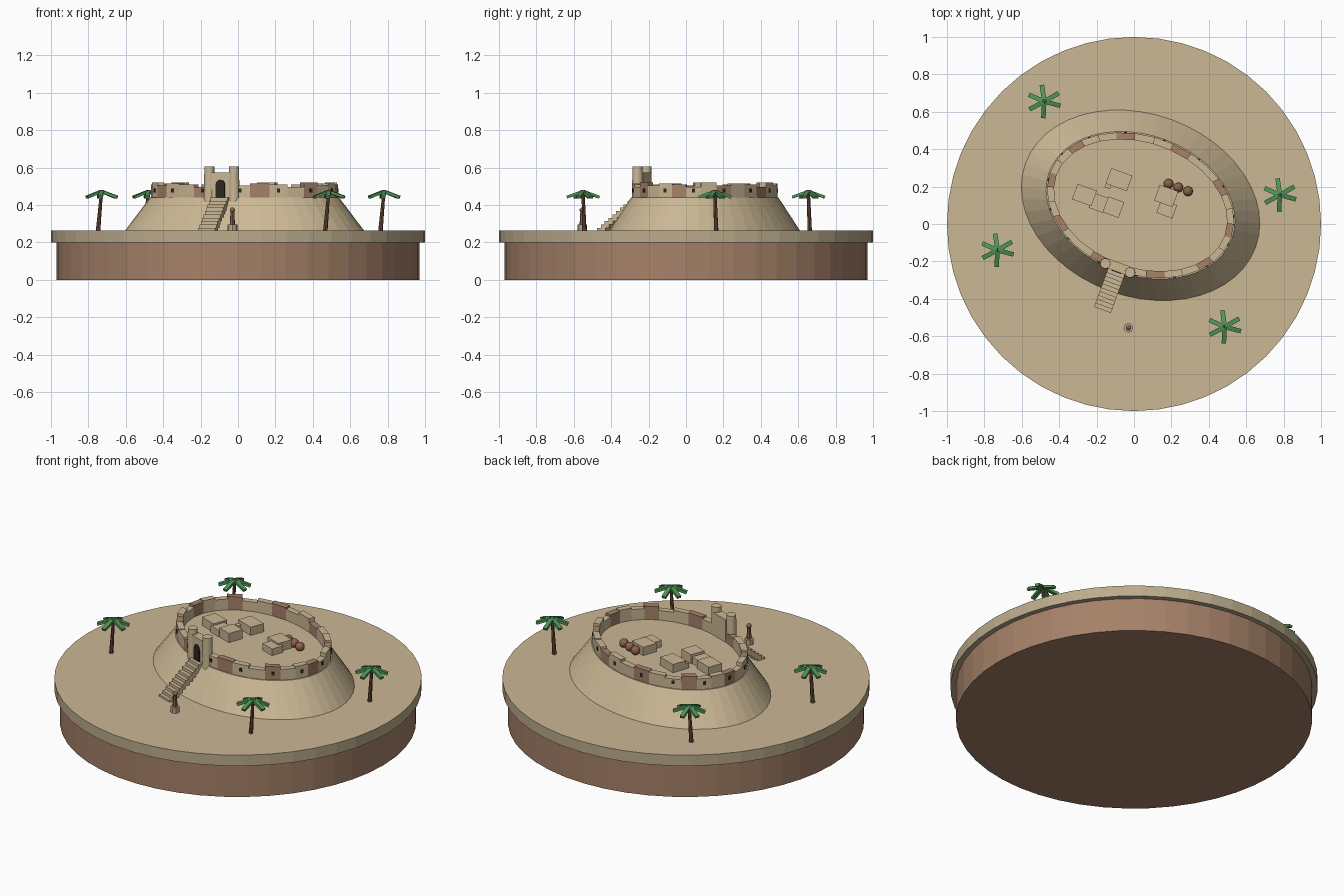
import bpy, bmesh, math
from mathutils import Matrix, Vector

if "Cube" in bpy.data.objects:
    bpy.data.objects.remove(bpy.data.objects["Cube"])


def material(name, rgb):
    m = bpy.data.materials.new(name)
    m.use_nodes = True
    m.diffuse_color = (*rgb, 1)
    m.node_tree.nodes["Principled BSDF"].inputs["Base Color"].default_value = (*rgb, 1)
    return m


SAND = material("sand", (0.60, 0.48, 0.30))
RIM = material("rim_sand", (0.50, 0.41, 0.26))
EARTH = material("brown_earth", (0.38, 0.22, 0.14))
BARK = material("bark", (0.17, 0.08, 0.045))
CLAY = material("clay", (0.26, 0.12, 0.07))
LEAF = material("palm_green", (0.08, 0.30, 0.10))
DARK = material("dark_opening", (0.025, 0.02, 0.018))

WORLD = Matrix.Identity(4)
# Frame of the oval hill: turned, with the gate on its -y side
HILL = Matrix.Translation((0.035, 0.10, 0)) @ Matrix.Rotation(math.radians(-20), 4, "Z")
GROUND, PLATEAU = 0.265, 0.44


def finish(name, bm, mats, frame=WORLD, smooth=False):
    bmesh.ops.recalc_face_normals(bm, faces=bm.faces)
    bm.transform(frame)
    me = bpy.data.meshes.new(name)
    for f in bm.faces:
        f.smooth = smooth
    bm.to_mesh(me)
    bm.free()
    for m in mats:
        me.materials.append(m)
    ob = bpy.data.objects.new(name, me)
    bpy.context.collection.objects.link(ob)
    return ob


def loft(name, rings, mat, frame=WORLD):
    """Closed solid through rings of points, capped at both ends."""
    bm = bmesh.new()
    loops = [[bm.verts.new(p) for p in ring] for ring in rings]
    n = len(loops[0])
    for a, b in zip(loops, loops[1:]):
        for i in range(n):
            j = (i + 1) % n
            bm.faces.new((a[i], a[j], b[j], b[i]))
    bm.faces.new(loops[0])
    bm.faces.new(loops[-1])
    return finish(name, bm, [mat], frame)


def oval(a, b, z, n=48, x=0, y=0):
    turns = [2 * math.pi * i / n for i in range(n)]
    return [(x + a * math.cos(t), y + b * math.sin(t), z) for t in turns]


def box(name, x, y, w, d, z0, z1, mat, frame=WORLD):
    flat = [(x - w / 2, y - d / 2), (x + w / 2, y - d / 2),
            (x + w / 2, y + d / 2), (x - w / 2, y + d / 2)]
    return loft(name, [[(*p, z) for p in flat] for z in (z0, z1)], mat, frame)


def ball(name, pos, r, mat):
    bm = bmesh.new()
    bmesh.ops.create_uvsphere(bm, u_segments=16, v_segments=10, radius=r)
    return finish(name, bm, [mat], Matrix.Translation(pos), True)


# Base plate and sandy ground
loft("earth_base", [oval(0.97, 0.97, 0), oval(0.97, 0.97, 0.2)], EARTH)
ground = loft("sand_ground", [oval(1, 1, 0.2), oval(1, 1, GROUND)], SAND)
ground.data.materials.append(RIM)
for face in ground.data.polygons:
    face.material_index = 0 if face.normal.z > 0.5 else 1

# Hill
loft("hill", [oval(0.655, 0.487, GROUND), oval(0.52, 0.375, PLATEAU)], SAND, HILL)

# Ring wall of panels with uneven tops and small windows
STEP = math.radians(12)
TOPS = (0.51, 0.497, 0.52, 0.505, 0.515)


def wall_point(t, a, b, z):
    return (a * math.cos(t), b * math.sin(t), z)


for k in range(30):
    mid = math.radians(6) + k * STEP
    if k == 22:
        continue  # gate gap
    t0, t1 = mid - STEP / 2, mid + STEP / 2
    plan = [(t0, 0.515, 0.37), (t1, 0.515, 0.37), (t1, 0.478, 0.333), (t0, 0.478, 0.333)]
    rings = [[wall_point(*p, z) for p in plan] for z in (PLATEAU - 0.005, TOPS[k % 5])]
    loft(f"wall_panel_{k}", rings, EARTH if k % 3 == 0 else SAND, HILL)
    if k % 2:
        p0 = Vector(wall_point(t0, 0.515, 0.37, 0))
        p1 = Vector(wall_point(t1, 0.515, 0.37, 0))
        d = p1 - p0
        spot = Matrix.Translation((p0 + p1) / 2) @ Matrix.Rotation(math.atan2(d.y, d.x), 4, "Z")
        box(f"wall_window_{k}", 0, 0, 0.016, 0.008, 0.468, 0.488, DARK, HILL @ spot)

# Gatehouse: two round towers, a block between, an arched door
for side, x in (("right", -0.07), ("left", 0.07)):
    rings = [oval(r, r, z, 16, x, -0.357) for r, z in ((0.03, 0.40), (0.027, 0.605))]
    loft(f"gate_tower_{side}", rings, SAND, HILL)
box("gate_block", 0, -0.352, 0.12, 0.05, 0.42, 0.575, SAND, HILL)
arch = [(-0.026, PLATEAU), (0.026, PLATEAU)]
arch += [(0.026 * math.cos(i * math.pi / 8), 0.51 + 0.026 * math.sin(i * math.pi / 8))
         for i in range(9)]
loft("gate_door", [[(x, y, z) for x, z in arch] for y in (-0.374, -0.381)], DARK, HILL)

# Stairs down the slope
COUNT = 10
for i in range(COUNT):
    top = PLATEAU - i * (PLATEAU - GROUND - 0.012) / (COUNT - 1)
    box(f"stair_{i}", 0, -0.387 - i * 0.0217, 0.096, 0.026,
        max(GROUND, top - 0.035), top, SAND, HILL)

# Houses on the plateau: position, size, height
HOUSES = [(-0.08, 0.237, 0.12, 0.088, 0.49), (-0.135, 0.215, 0.03, 0.05, 0.47),
          (-0.265, 0.155, 0.11, 0.088, 0.49), (-0.19, 0.113, 0.08, 0.085, 0.48),
          (-0.11, 0.09, 0.09, 0.09, 0.495), (0.172, 0.15, 0.105, 0.09, 0.49),
          (0.175, 0.08, 0.09, 0.075, 0.48)]
for i, (x, y, w, d, top) in enumerate(HOUSES):
    frame = Matrix.Translation((x, y, 0)) @ Matrix.Rotation(math.radians(-20), 4, "Z")
    box(f"house_{i}", 0, 0, w, d, PLATEAU - 0.005, top, SAND, frame)

# Clay jars
for i in range(3):
    ball(f"jar_{i}", (0.185 + i * 0.052, 0.215 - i * 0.02, 0.462), 0.026, CLAY)

# Small statue by the stairs
loft("statue_plinth", [oval(0.026, 0.026, z, 8, -0.03, -0.555) for z in (GROUND, 0.297)], RIM)
loft("statue_body", [oval(r, r, z, 8, -0.03, -0.555)
                     for r, z in ((0.014, 0.297), (0.01, 0.365))], CLAY)
ball("statue_head", (-0.03, -0.555, 0.373), 0.014, CLAY)

# Palms: leaning trunk and six drooping fronds
FROND_ANGLES = (98, 30, -15, -93, 208, 156)
for n, (x, y) in enumerate([(-0.48, 0.655), (0.78, 0.155), (-0.73, -0.14), (0.485, -0.55)]):
    trunk = [oval(0.012, 0.012, GROUND, 8, x - 0.018, y + 0.006),
             oval(0.008, 0.008, 0.468, 8, x, y)]
    loft(f"palm_trunk_{n}", trunk, BARK)
    for k, angle in enumerate(FROND_ANGLES):
        frame = (Matrix.Translation((x, y, 0.472)) @ Matrix.Rotation(math.radians(angle), 4, "Z")
                 @ Matrix.Rotation(math.radians(20), 4, "Y"))
        box(f"palm_frond_{n}_{k}", 0.046, 0, 0.092, 0.024, -0.006, 0.009, LEAF, frame)
